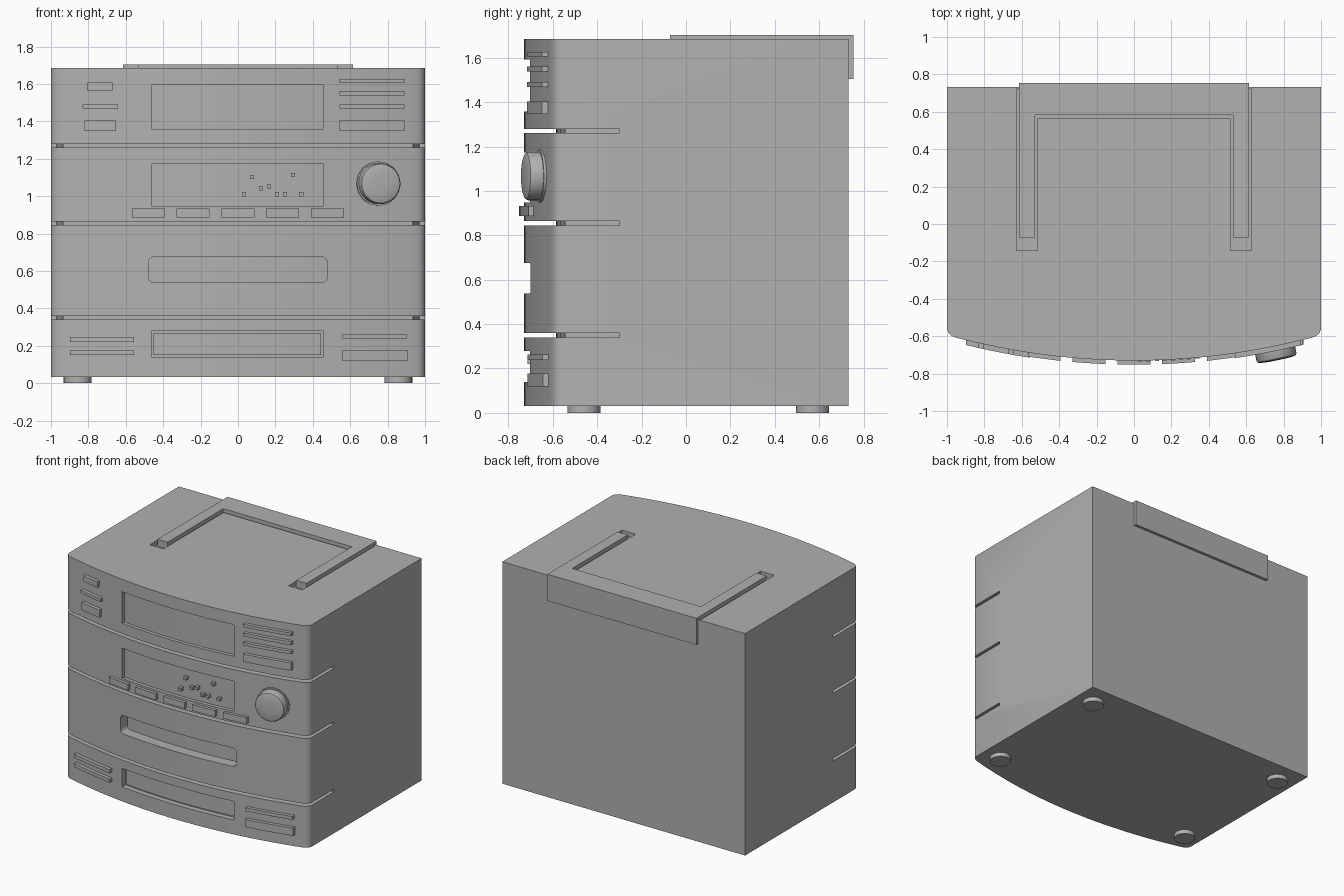
import bpy, bmesh, math
from mathutils import Matrix, Vector

if "Cube" in bpy.data.objects:
    bpy.data.objects.remove(bpy.data.objects["Cube"])

R, CY = 3.749, 3.019            # radius and centre of the bowed front

grey = bpy.data.materials.new("mid_grey")
grey.diffuse_color = (0.44, 0.44, 0.44, 1)
grey.use_nodes = True
grey.node_tree.nodes["Principled BSDF"].inputs["Base Color"].default_value = grey.diffuse_color


def front_y(x, out=0.0):
    return CY - math.sqrt(R * R - x * x) - out


def finish(name, bm, angle=35):
    bmesh.ops.recalc_face_normals(bm, faces=bm.faces[:])
    me = bpy.data.meshes.new(name)
    bm.to_mesh(me)
    bm.free()
    me.materials.append(grey)
    ob = bpy.data.objects.new(name, me)
    bpy.context.collection.objects.link(ob)
    smooth(ob, angle)
    return ob


def smooth(ob, angle=35):
    bpy.ops.object.select_all(action='DESELECT')
    bpy.context.view_layer.objects.active = ob
    ob.select_set(True)
    bpy.ops.object.shade_smooth_by_angle(angle=math.radians(angle))


def add_prism(bm, outline, z0, z1):
    """Outline in x, y extruded from z0 to z1."""
    lo = [bm.verts.new((x, y, z0)) for x, y in outline]
    hi = [bm.verts.new((x, y, z1)) for x, y in outline]
    bm.faces.new(lo[::-1])
    bm.faces.new(hi)
    for i in range(len(lo)):
        j = (i + 1) % len(lo)
        bm.faces.new((lo[i], lo[j], hi[j], hi[i]))


def prism(name, outline, z0, z1):
    bm = bmesh.new()
    add_prism(bm, outline, z0, z1)
    return finish(name, bm)


def bowed_block(name, x0, x1, z0, z1, out, depth, round_r=0.0):
    """Block following the bowed front, from `out` in front to `depth` behind it."""
    n = max(1, round((x1 - x0) / 0.07))
    xs = [x0 + (x1 - x0) * i / n for i in range(n + 1)]
    outline = [(x, front_y(x, out)) for x in xs] + [(x, front_y(x, -depth)) for x in reversed(xs)]
    bm = bmesh.new()
    add_prism(bm, outline, z0, z1)
    if round_r:
        corners = [e for e in bm.edges
                   if abs(e.verts[0].co.x - e.verts[1].co.x) < 1e-5
                   and abs(e.verts[0].co.z - e.verts[1].co.z) < 1e-5
                   and min(abs(e.verts[0].co.x - x0), abs(e.verts[0].co.x - x1)) < 1e-5]
        bmesh.ops.bevel(bm, geom=corners, offset=round_r, segments=5, profile=0.5, affect='EDGES')
    return finish(name, bm)


def cut(ob, cutter):
    mod = ob.modifiers.new("cut", 'BOOLEAN')
    mod.operation, mod.solver, mod.object = 'DIFFERENCE', 'EXACT', cutter
    bpy.context.view_layer.objects.active = ob
    bpy.ops.object.modifier_apply(modifier=mod.name)
    bpy.data.objects.remove(cutter, do_unlink=True)


# Cabinet: bowed front with small rounded corners
arc = [(x, front_y(x)) for x in (-0.955 + 1.91 * i / 32 for i in range(33))]
fillet = [(0.975, -0.598), (0.992, -0.583), (1.0, -0.562)]
outline = arc + fillet + [(1, 0.733), (-1, 0.733)] + [(-x, y) for x, y in reversed(fillet)]
body = prism("cabinet", outline, 0.032, 1.685)

# Seams between the four stacked units, with a shallow bowed floor
floor = [(0.935 * t / 6, -0.585 + 0.04 * (t / 6) ** 2) for t in range(6, -7, -1)]
seam = [(-1.1, -0.3), (-1.1, -0.9), (1.1, -0.9), (1.1, -0.3), (0.97, -0.3)] + floor + [(-0.97, -0.3)]
for z in (0.34, 0.845, 1.26):
    cut(body, prism("seam_cutter", seam, z, z + 0.02))

# Recessed windows, tray bay and hand slot
for x0, x1, z0, z1, d, r in ((-0.463, 0.457, 1.358, 1.593, 0.026, 0),
                             (-0.463, 0.457, 0.948, 1.173, 0.026, 0),
                             (-0.478, 0.477, 0.537, 0.675, 0.08, 0.03),
                             (-0.463, 0.457, 0.14, 0.278, 0.04, 0)):
    cut(body, bowed_block("recess_cutter", x0, x1, z0, z1, 0.1, d, r))


# Carrying handle lying in a U-shaped channel on top
def u_shape(outer, inn, end, bar, back):
    return [(-outer, back), (-outer, end), (-inn, end), (-inn, bar),
            (inn, bar), (inn, end), (outer, end), (outer, back)]


cut(body, prism("handle_channel_cutter", u_shape(0.628, 0.515, -0.142, 0.565, 0.722), 1.65, 1.8))
smooth(body)
prism("handle", u_shape(0.614, 0.53, -0.072, 0.583, 0.754), 1.648, 1.703)
prism("handle_back_flap", [(-0.614, 0.728), (0.614, 0.728), (0.614, 0.754), (-0.614, 0.754)], 1.505, 1.66)

# Disc tray front
bowed_block("drawer_front", -0.451, 0.445, 0.151, 0.266, -0.03, 0.06)

# Bar buttons: x0, x1, z0, z1
left_top = [(-0.807, -0.672, 1.565, 1.607), (-0.832, -0.642, 1.469, 1.491), (-0.822, -0.652, 1.347, 1.404)]
right_top = [(0.543, 0.89, z, z + h) for z, h in ((1.605, 0.022), (1.537, 0.024), (1.469, 0.022), (1.347, 0.057))]
bottom = [(-0.897, -0.557, 0.221, 0.247), (-0.897, -0.557, 0.151, 0.177),
          (0.56, 0.9, 0.238, 0.263), (0.56, 0.905, 0.119, 0.177)]
for i, b in enumerate(left_top + right_top + bottom):
    bowed_block(f"bar_button_{i + 1}", *b, 0.026, 0.03)

# Row of function keys under the tuner window
for i in range(5):
    x = -0.48 + 0.2395 * i
    bowed_block(f"function_key_{i + 1}", x - 0.088, x + 0.088, 0.887, 0.933, 0.022, 0.03)

# Small preset buttons on the tuner window
for i, (x, z) in enumerate([(0.075, 1.102), (0.294, 1.112), (0.033, 1.01), (0.122, 1.042),
                            (0.166, 1.052), (0.208, 1.01), (0.252, 1.01), (0.338, 1.01)]):
    bowed_block(f"preset_button_{i + 1}", x - 0.011, x + 0.011, z - 0.011, z + 0.011, 0.005, 0.035)


# Lathed parts: rings of (radius, height) capped at both ends
def lathe(name, rings, segs, matrix):
    bm = bmesh.new()
    loops = [[bm.verts.new(matrix @ Vector((r * math.cos(a), r * math.sin(a), h)))
              for a in (2 * math.pi * k / segs for k in range(segs))] for r, h in rings]
    for a, b in zip(loops, loops[1:]):
        for k in range(segs):
            j = (k + 1) % segs
            bm.faces.new((a[k], a[j], b[j], b[k]))
    bm.faces.new(loops[0][::-1])
    bm.faces.new(loops[-1])
    return finish(name, bm)


# Volume knob, square to the bowed surface
tilt = Matrix.Translation((0.75, front_y(0.75), 1.067)) \
    @ Matrix.Rotation(math.asin(0.75 / R), 4, 'Z') @ Matrix.Rotation(math.pi / 2, 4, 'X')
lathe("knob_base", [(0.119, -0.03), (0.119, 0.01)], 16, tilt)
lathe("volume_knob", [(0.109, 0.0), (0.109, 0.058), (0.104, 0.068), (0.09, 0.073), (0.045, 0.076)], 40, tilt)

# Feet
for sx in (-1, 1):
    for y in (-0.46, 0.57):
        lathe("foot", [(0.075, 0), (0.075, 0.04)], 24, Matrix.Translation((sx * 0.857, y, 0)))
